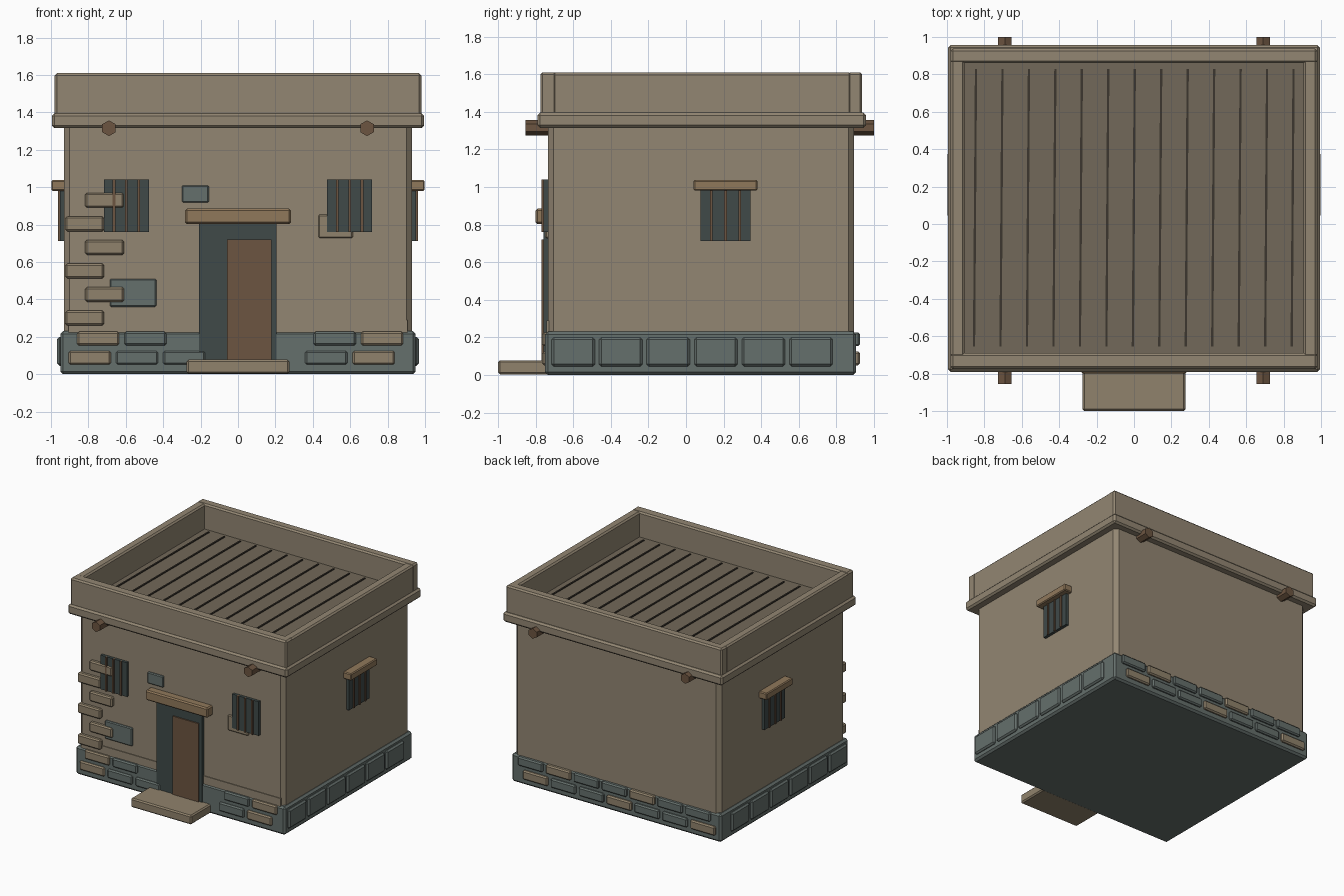
import bpy, bmesh, math
from mathutils import Matrix, Vector

if "Cube" in bpy.data.objects:
    bpy.data.objects.remove(bpy.data.objects["Cube"])


def material(name, rgb):
    m = bpy.data.materials.new(name)
    m.diffuse_color = (*rgb, 1)
    m.use_nodes = True
    m.node_tree.nodes["Principled BSDF"].inputs["Base Color"].default_value = m.diffuse_color
    return m


PLASTER = material("plaster", (0.29, 0.24, 0.17))
TAN = material("tan_stone", (0.28, 0.225, 0.15))
GREY = material("grey_stone", (0.13, 0.16, 0.15))
DARK = material("dark_opening", (0.05, 0.068, 0.066))
WOOD = material("door_wood", (0.15, 0.09, 0.052))
LINTEL = material("lintel_wood", (0.28, 0.19, 0.105))
DECK = material("roof_deck", (0.17, 0.14, 0.10))
SEAM = material("roof_seam", (0.045, 0.037, 0.028))


def finish(name, bm, mat):
    me = bpy.data.meshes.new(name)
    bm.to_mesh(me)
    bm.free()
    me.materials.append(mat)
    ob = bpy.data.objects.new(name, me)
    bpy.context.collection.objects.link(ob)
    return ob


def box(name, x, y, z, mat, bevel=0.0, turn=0.0):
    """Box from (min, max) ranges, with optional chamfer and z rotation."""
    size = Vector((x[1] - x[0], y[1] - y[0], z[1] - z[0]))
    mid = Vector((x[0] + x[1], y[0] + y[1], z[0] + z[1])) / 2
    bm = bmesh.new()
    bmesh.ops.create_cube(bm, size=1, matrix=Matrix.Diagonal((*size, 1)))
    if bevel:
        bmesh.ops.bevel(bm, geom=bm.edges[:], offset=bevel, segments=1,
                        affect='EDGES', clamp_overlap=True)
    ob = finish(name, bm, mat)
    ob.location = mid
    ob.rotation_euler.z = turn
    return ob


# Main body
box("walls", (-0.93, 0.93), (-0.735, 0.895), (0.02, 1.36), PLASTER, 0.03)
box("plinth", (-0.95, 0.95), (-0.75, 0.905), (0, 0.23), GREY, 0.015)
box("plaster_band", (-0.905, 0.905), (-0.741, -0.70), (0.2, 0.29), PLASTER)

# Cornice and parapet around the sunken roof
box("cornice", (-0.995, 0.995), (-0.79, 0.957), (1.315, 1.395), PLASTER, 0.014)
for name, y in (("front", (-0.775, -0.69)), ("back", (0.86, 0.937))):
    box("parapet_" + name, (-0.98, 0.98), y, (1.38, 1.61), PLASTER, 0.012)
for name, s in (("left", -1), ("right", 1)):
    box("parapet_" + name, sorted((s * 0.905, s * 0.98)), (-0.71, 0.88),
        (1.38, 1.608), PLASTER, 0.012)
box("roof_deck", (-0.91, 0.91), (-0.70, 0.87), (1.37, 1.405), DECK)
for i in range(13):
    x = -0.85 + i * 0.1415
    box("roof_seam", (x - 0.006, x + 0.006), (-0.655, 0.83), (1.40, 1.413),
        SEAM, turn=-0.007)

# Hexagonal roof beams poking out front and back
for name, x in (("left", -0.69), ("right", 0.69)):
    bm = bmesh.new()
    bmesh.ops.create_cone(bm, cap_ends=True, segments=6, radius1=0.042,
                          radius2=0.042, depth=1.855)
    ob = finish("roof_beam_" + name, bm, WOOD)
    ob.rotation_euler.x = math.pi / 2
    ob.location = (x, 0.0725, 1.315)

# Doorway
box("doorway", (-0.208, 0.205), (-0.758, -0.70), (0.02, 0.82), DARK)
box("door", (-0.058, 0.178), (-0.768, -0.72), (0.06, 0.72), WOOD)
box("door_lintel", (-0.283, 0.283), (-0.80, -0.72), (0.803, 0.885), LINTEL, 0.01)
box("door_step", (-0.275, 0.275), (-1.0, -0.73), (0.003, 0.078), TAN, 0.01)

# Front windows with bars
for name, x in (("left", -0.597), ("right", 0.597)):
    box("front_window_" + name, (x - 0.12, x + 0.12), (-0.757, -0.71),
        (0.76, 1.04), DARK)
    for d in (-0.066, 0, 0.066):
        box("front_window_bar", (x + d - 0.007, x + d + 0.007),
            (-0.768, -0.74), (0.76, 1.04), WOOD)

# Side windows with bars and lintels
for name, s in (("left", -1), ("right", 1)):
    box("side_window_" + name, sorted((s * 0.91, s * 0.953)), (0.078, 0.342),
        (0.713, 0.99), DARK)
    for d in (-0.075, 0, 0.075):
        box("side_window_bar", sorted((s * 0.93, s * 0.962)),
            (0.21 + d - 0.007, 0.21 + d + 0.007), (0.713, 0.985), WOOD)
    box("side_lintel_" + name, sorted((s * 0.91, s * 0.998)), (0.04, 0.38),
        (0.98, 1.037), LINTEL, 0.007)

# Staggered corner stones on the front left
for i in range(6):
    x = -0.82 if i % 2 == 0 else -0.713
    z = 0.30 + i * 0.126
    box("corner_stone", (x - 0.104, x + 0.104), (-0.765, -0.70),
        (z - 0.04, z + 0.04), TAN, 0.01)

# Exposed wall patches
for x, z, mat in (((-0.30, -0.155), (0.917, 1.01), GREY),
                  ((-0.685, -0.437), (0.36, 0.51), GREY),
                  ((0.43, 0.615), (0.727, 0.853), TAN)):
    box("wall_patch", x, (-0.75, -0.70), z, mat, 0.007)

# Two rows of plinth stones, front and back
for row, (start, z) in enumerate(((-0.793, 0.088), (-0.748, 0.19))):
    for i in range(7):
        x = start + i * 0.253
        span = (x - 0.113, x + 0.113)
        mat = TAN if (i + row) % 3 == 0 else GREY
        box("back_plinth_stone", span, (0.88, 0.925),
            (z - 0.037, z + 0.037), mat, 0.01)
        # the doorway interrupts the front rows
        if x + 0.113 < -0.17 or x - 0.113 > 0.29:
            mat = TAN if i in (0, 6) else GREY
            box("front_plinth_stone", span, (-0.765, -0.72),
                (z - 0.037, z + 0.037), mat, 0.01)

# Large plinth blocks on both sides
for s in (-1, 1):
    for i in range(6):
        y = -0.6 + i * 0.253
        box("side_plinth_stone", sorted((s * 0.92, s * 0.967)),
            (y - 0.115, y + 0.115), (0.045, 0.2), GREY, 0.012)
